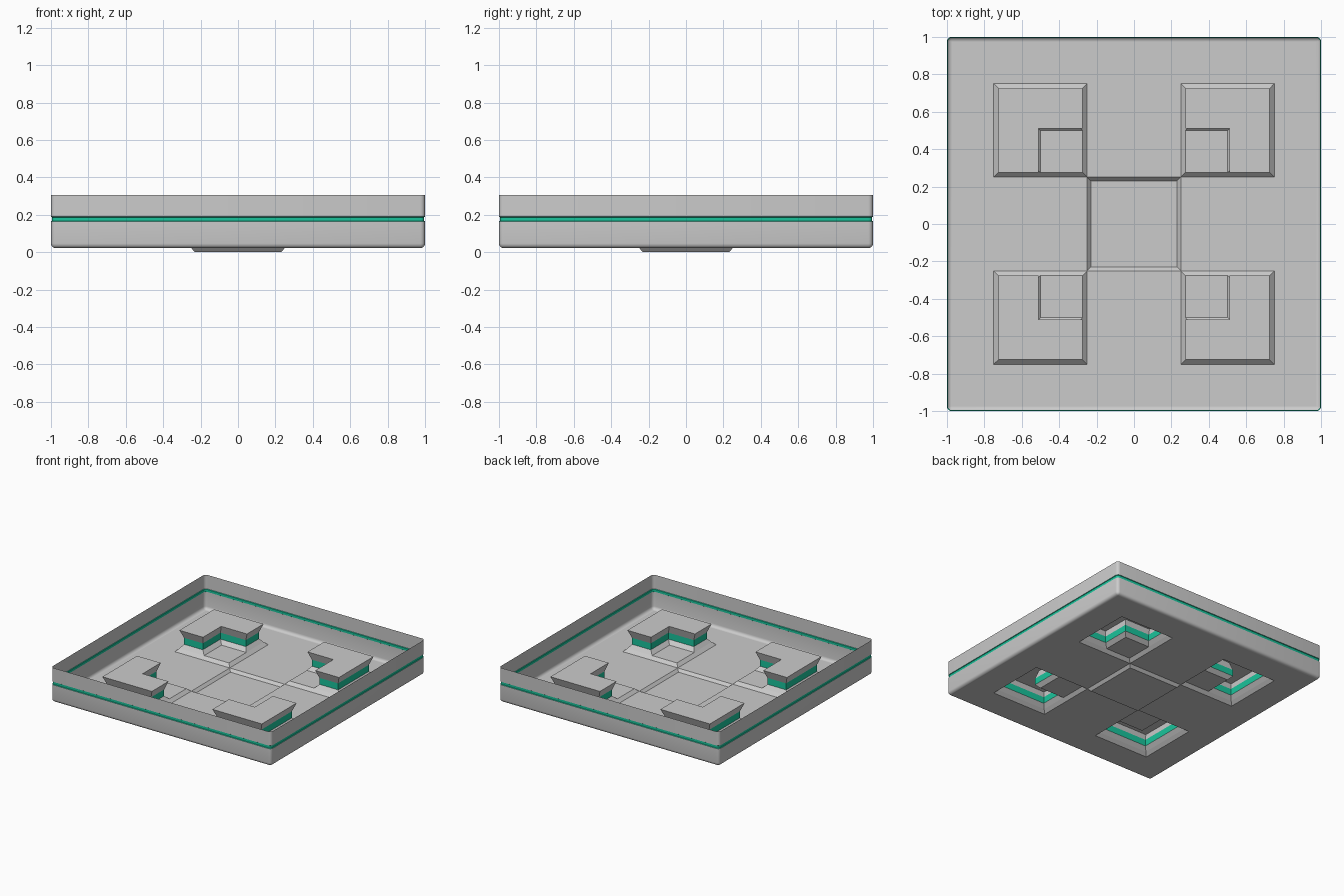
import bpy, bmesh
from math import sin, cos, pi, radians

if "Cube" in bpy.data.objects:
    bpy.data.objects.remove(bpy.data.objects["Cube"])

green = bpy.data.materials.new("green_trim")
green.diffuse_color = (0.01, 0.55, 0.33, 1)
green.use_nodes = True
green.node_tree.nodes["Principled BSDF"].inputs["Base Color"].default_value = green.diffuse_color
grey = bpy.data.materials.new("grey_shell")
grey.diffuse_color = (0.8, 0.8, 0.8, 1)
grey.use_nodes = True
grey.node_tree.nodes["Principled BSDF"].inputs["Base Color"].default_value = grey.diffuse_color

FLOOR = 0.022


def make(name, rings, trims=(), cap=False, extra=(), smooth=False):
    """Loft closed rings of points; strips listed in trims are green."""
    bm = bmesh.new()
    loops = [[bm.verts.new(p) for p in r] for r in rings]
    for k, (a, b) in enumerate(zip(loops, loops[1:])):
        for i in range(len(a)):
            j = (i + 1) % len(a)
            f = bm.faces.new((a[i], a[j], b[j], b[i]))
            f.material_index = 1 if k in trims else 0
    if cap:
        bm.faces.new(loops[-1])
    for quad in extra:
        bm.faces.new([bm.verts.new(p) for p in quad])
    bmesh.ops.remove_doubles(bm, verts=bm.verts, dist=1e-5)
    bmesh.ops.recalc_face_normals(bm, faces=bm.faces)
    me = bpy.data.meshes.new(name)
    bm.to_mesh(me)
    bm.free()
    if trims:
        me.materials.append(grey)
        me.materials.append(green)
    ob = bpy.data.objects.new(name, me)
    bpy.context.collection.objects.link(ob)
    if smooth:
        bpy.context.view_layer.objects.active = ob
        ob.select_set(True)
        bpy.ops.object.shade_smooth_by_angle(angle=radians(40))
        ob.select_set(False)
    return ob


def rounded_square(half, r, z, n=5):
    pts = []
    for q in range(4):
        c = pi / 4 + q * pi / 2
        cx, cy = (half - r) * (1 if cos(c) > 0 else -1), (half - r) * (1 if sin(c) > 0 else -1)
        for i in range(n):
            a = q * pi / 2 + i / (n - 1) * pi / 2
            pts.append((cx + r * cos(a), cy + r * sin(a), z))
    return pts


def rect(x0, y0, x1, y1, z):
    return [(x0, y0, z), (x1, y0, z), (x1, y1, z), (x0, y1, z)]


# Outer wall: rounded foot, green groove, plain upper rim
R = 0.025
profile = [(R * (1 - sin(t * pi / 8)), FLOOR + R * (1 - cos(t * pi / 8))) for t in range(5)]
profile += [(0, 0.165), (0.005, 0.168), (0.005, 0.187), (0, 0.19), (0, 0.305)]
make("outer_wall", [rounded_square(1 - o, R - o, z) for o, z in profile],
     trims=(5, 6, 7), smooth=True)

# Floor with openings for the centre recess and four pads
E = 1 - R
cuts = [-E, -0.75, -0.25, 0.25, 0.75, E]
holes = {(2, 2), (1, 1), (1, 3), (3, 1), (3, 3)}
make("floor", [], extra=[rect(cuts[i], cuts[j], cuts[i + 1], cuts[j + 1], FLOOR)
                         for i in range(5) for j in range(5) if (i, j) not in holes])

# Shallow square recess in the centre
make("centre_recess", [rect(-h, -h, h, h, z) for h, z in ((0.25, FLOOR), (0.23, 0.0))], cap=True)


# Corner pads: square sloped base, flat notch, waisted L-shaped block
def l_shape(inset, n, z, sx, sy):
    lo, hi = 0.25 + inset, 0.75 - inset
    pts = [(n, lo), (hi, lo), (hi, hi), (lo, hi), (lo, n), (n, n)]
    return [(sx * x, sy * y, z) for x, y in pts]


STEP = 0.047
block = [(0.025, 0.5, STEP), (0.05, 0.53, 0.077), (0.05, 0.53, 0.13), (0.025, 0.51, 0.195)]
for sx, xname in ((-1, "left"), (1, "right")):
    for sy, yname in ((-1, "front"), (1, "back")):
        tag = yname + "_" + xname
        flip = lambda pts: [(sx * x, sy * y, z) for x, y, z in pts]
        make("pad_base_" + tag,
             [flip(rect(0.25, 0.25, 0.75, 0.75, FLOOR)),
              flip(rect(0.275, 0.275, 0.725, 0.725, STEP))],
             extra=[flip(rect(0.275, 0.275, 0.5, 0.5, STEP))])
        make("pad_block_" + tag, [l_shape(i, n, z, sx, sy) for i, n, z in block],
             trims=(1,), cap=True)
